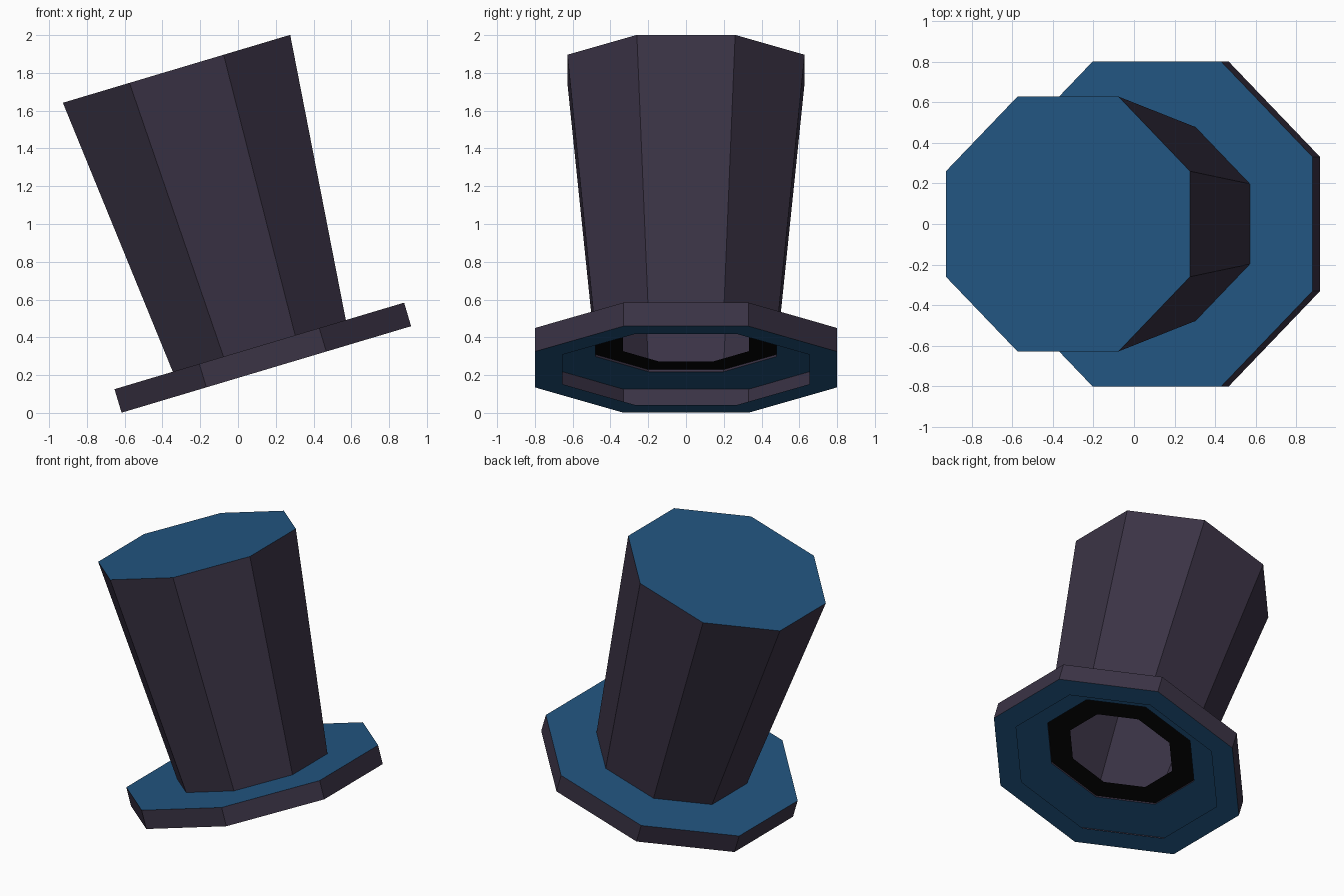
import bpy, bmesh, math
from mathutils import Matrix

if "Cube" in bpy.data.objects:
    bpy.data.objects.remove(bpy.data.objects["Cube"])

TILT = math.atan2(0.46, 1.54)
PLACE = Matrix.Translation((0.15, 0, 0.23)) @ Matrix.Rotation(-TILT, 4, 'Y')


def material(name, rgb):
    m = bpy.data.materials.new(name)
    m.diffuse_color = (*rgb, 1)
    m.use_nodes = True
    m.node_tree.nodes["Principled BSDF"].inputs["Base Color"].default_value = m.diffuse_color
    return m


purple = material("dark_purple_felt", (0.043, 0.033, 0.060))
blue = material("blue_felt", (0.016, 0.091, 0.220))
black = material("black_lining", (0.002, 0.002, 0.002))


def octagon_shell(name, profile, band_mats, cap_mat=None):
    """Open octagonal shell through (apothem, height) rings, one material per band."""
    mats = []
    for m in band_mats + ([cap_mat] if cap_mat else []):
        if m not in mats:
            mats.append(m)
    bm = bmesh.new()
    rings = []
    for apothem, h in profile:
        r = apothem / math.cos(math.pi / 8)
        rings.append([bm.verts.new((r * math.cos((i + 0.5) * math.pi / 4),
                                    r * math.sin((i + 0.5) * math.pi / 4), h))
                      for i in range(8)])
    for a, b, m in zip(rings, rings[1:], band_mats):
        for i in range(8):
            j = (i + 1) % 8
            bm.faces.new((a[i], a[j], b[j], b[i])).material_index = mats.index(m)
    if cap_mat:
        bm.faces.new(rings[-1]).material_index = mats.index(cap_mat)
    bm.transform(PLACE)
    me = bpy.data.meshes.new(name)
    bm.to_mesh(me)
    bm.free()
    for m in mats:
        me.materials.append(m)
    ob = bpy.data.objects.new(name, me)
    bpy.context.collection.objects.link(ob)
    return ob


# Brim: underside lip, outer edge, top surface (hollow beneath)
octagon_shell("brim", [(0.655, 0), (0.80, 0), (0.80, 0.13), (0.478, 0.13)],
              [blue, purple, blue])

# Crown: flared wall with a flat blue top
octagon_shell("crown", [(0.478, 0.13), (0.628, 1.661)], [purple], blue)

# Inner band: flat black ring just inside the opening
octagon_shell("inner_band", [(0.333, 0.142), (0.479, 0.142)], [black])
